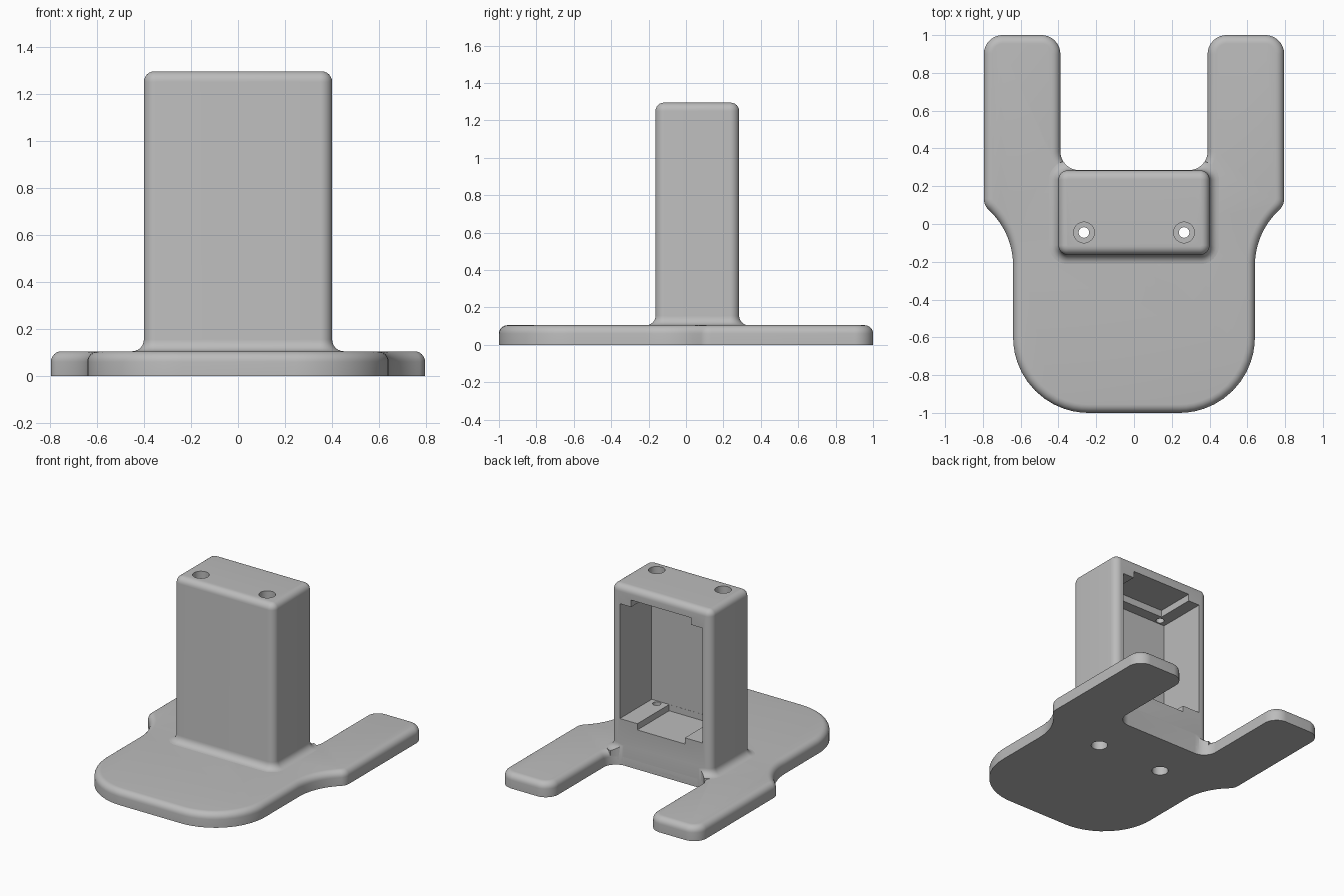
import bpy, bmesh, math
from mathutils import Vector

cube = bpy.data.objects.get("Cube")
if cube:
    bpy.data.objects.remove(cube, do_unlink=True)

grey = bpy.data.materials.new("plain_grey")
grey.use_nodes = True
grey.diffuse_color = (0.5, 0.5, 0.5, 1)
grey.node_tree.nodes["Principled BSDF"].inputs["Base Color"].default_value = (0.5, 0.5, 0.5, 1)

PLATE, TOP, EDGE, BACK, FRONT = 0.105, 1.295, 0.045, 0.284, -0.163


def rounded(corners, steps=8):
    """Outline with each (x, y, radius) corner replaced by an arc."""
    pts, n = [], len(corners)
    for i, (x, y, r) in enumerate(corners):
        p = Vector((x, y, 0))
        if r == 0:
            pts.append(p)
            continue
        a = (Vector((*corners[i - 1][:2], 0)) - p).normalized()
        b = (Vector((*corners[(i + 1) % n][:2], 0)) - p).normalized()
        half_angle = a.angle(b) / 2
        reach = r / math.tan(half_angle)
        centre = p + (a + b).normalized() * (r / math.sin(half_angle))
        start, end = p + a * reach - centre, p + b * reach - centre
        for k in range(steps + 1):
            pts.append(centre + start.lerp(end, 0.5 - 0.5 * math.tan(
                (1 - 2 * k / steps) * (math.pi / 4 - half_angle / 2))
                / math.tan(math.pi / 4 - half_angle / 2)).normalized() * r)
    return pts


def loft(name, rings):
    """Closed solid through a list of (outline, height) rings."""
    bm = bmesh.new()
    loops = [[bm.verts.new((p.x, p.y, z)) for p in pts] for pts, z in rings]
    for lo, hi in zip(loops, loops[1:]):
        for i in range(len(lo)):
            j = (i + 1) % len(lo)
            bm.faces.new((lo[i], lo[j], hi[j], hi[i]))
    bm.faces.new(loops[0][::-1])
    bm.faces.new(loops[-1])
    bmesh.ops.recalc_face_normals(bm, faces=bm.faces[:])
    mesh = bpy.data.meshes.new(name)
    bm.to_mesh(mesh)
    bm.free()
    mesh.materials.append(grey)
    ob = bpy.data.objects.new(name, mesh)
    bpy.context.scene.collection.objects.link(ob)
    return ob


def box(x, y0, y1, z0, z1):
    rect = [Vector(p) for p in ((-x, y0, 0), (x, y0, 0), (x, y1, 0), (-x, y1, 0))]
    return loft("cutter", [(rect, z0), (rect, z1)])


def cylinder(x, y, r, z0, z1, sides=32):
    ring = [Vector((x + r * math.cos(math.tau * k / sides),
                    y + r * math.sin(math.tau * k / sides), 0)) for k in range(sides)]
    return loft("cutter", [(ring, z0), (ring, z1)])


def boolean(ob, cutter, operation='DIFFERENCE'):
    cutter.hide_render = True
    mod = ob.modifiers.new("cut", 'BOOLEAN')
    mod.operation, mod.solver, mod.object = operation, 'EXACT', cutter
    bpy.context.view_layer.update()
    bpy.context.view_layer.objects.active = ob
    bpy.ops.object.modifier_apply(modifier=mod.name)


# Plate outline: rounded front, waist curves, two rear legs with a notch between
waist = [(1.04 + 0.4 * math.cos(t), -0.22 + 0.4 * math.sin(t), 0)
         for t in (math.radians(180 - 45 * k / 12) for k in range(13))]
half = [(0.64, -1, 0.4), *waist, (0.795, 0.101, 0.08),
        (0.795, 1, 0.1), (0.39, 1, 0.1), (0.39, 0.285, 0.1)]
outline = rounded(half + [(-x, y, r) for x, y, r in reversed(half)], 12)

# Base plate with rounded upper rim
base = loft("base_plate", [(outline, 0), (outline, PLATE)])
bm = bmesh.new()
bm.from_mesh(base.data)
rim = [e for e in bm.edges if all(v.co.z > PLATE - 0.001 for v in e.verts)]
bmesh.ops.bevel(bm, geom=rim, offset=EDGE, segments=6, profile=0.5, affect='EDGES')
bm.to_mesh(base.data)
bm.free()


# Tower: rounded box with a flared foot and a rounded top
def tower_ring(out):
    x, y0, y1, r = 0.4 + out, FRONT - out, BACK + out, 0.05 + out
    return rounded([(x, y0, r), (x, y1, r), (-x, y1, r), (-x, y0, r)])


arc = [math.pi / 2 * k / 6 for k in range(7)]
rings = [(tower_ring(0), 0.02), (tower_ring(0.05), 0.07)]
rings += [(tower_ring(0.05 * (1 - math.sin(a))), PLATE + 0.05 * (1 - math.cos(a))) for a in arc]
rings += [(tower_ring(EDGE * (math.cos(a) - 1)), TOP - EDGE * (1 - math.sin(a))) for a in arc]
tower = loft("tower", rings)

# Trim the flared foot where the notch begins
trim = loft("trim", [(outline, 0.01), (outline, 1.5)])
boolean(tower, trim, 'INTERSECT')

# Rear pocket with stepped floor and ceiling
pocket = [box(0.33, -0.08, 0.5, 0.33, 1.16),
          box(0.19, -0.079, 0.51, 0.285, 0.5),
          box(0.24, 0, 0.52, 1.0, 1.21)]

# Screw holes, counterbored at top and bottom
holes = []
for side in (-1, 1):
    for r, z0, z1 in ((0.028, -0.1, 1.4), (0.055, -0.12, 0.22), (0.055, 1.22, 1.42)):
        holes.append(cylinder(side * 0.265, -0.045, r, z0, z1))

for cutter in pocket + holes:
    boolean(tower, cutter)
for cutter in holes:
    boolean(base, cutter)

for helper in [trim] + pocket + holes:
    bpy.data.objects.remove(helper, do_unlink=True)

# Smooth rounded edges, keep hard edges sharp
bpy.ops.object.select_all(action='DESELECT')
for ob in (base, tower):
    ob.select_set(True)
bpy.context.view_layer.objects.active = tower
bpy.ops.object.shade_smooth_by_angle(angle=math.radians(30))
